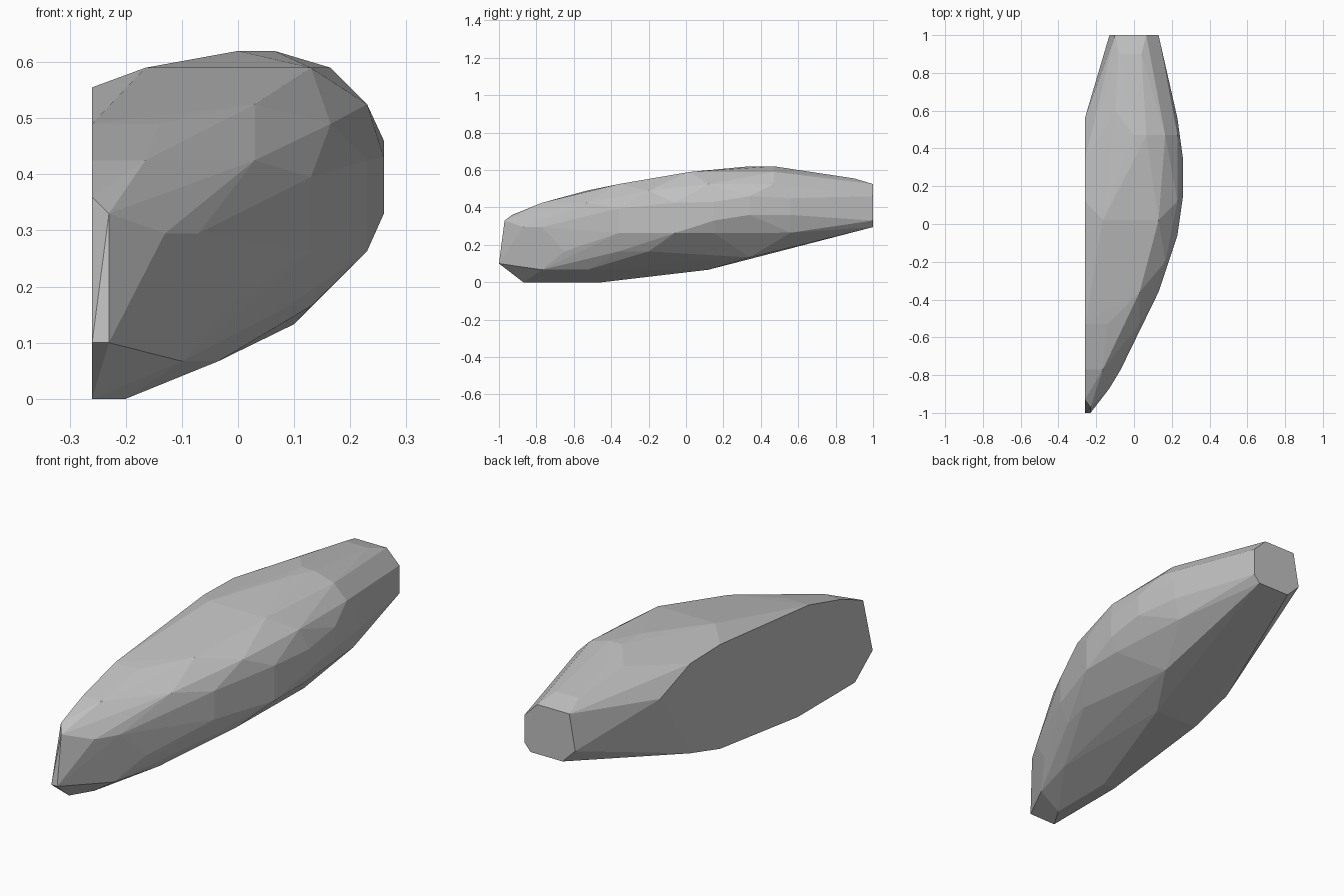
import bpy, bmesh

# Faceted half pod: a convex shell stretched over lengthwise stations.
# Each station: y, then (x, z) corners
STATIONS = [
    (-1.00, [(-.26, .10), (-.23, .10)]),
    (-0.97, [(-.23, .33)]),
    (-0.93, [(-.26, .36)]),
    (-0.87, [(-.26, 0), (-.13, .295)]),
    (-0.77, [(-.26, .425), (-.165, .425), (-.07, .295), (-.20, 0), (-.10, .067)]),
    (-0.65, [(-.02, .165)]),
    (-0.53, [(-.26, .49), (-.14, .49), (.03, .425), (-.035, .067)]),
    (-0.45, [(-.26, 0), (-.20, 0)]),
    (-0.36, [(.03, .525), (.13, .395), (.13, .263), (.09, .165)]),
    (-0.20, [(.165, .49), (.13, .165)]),
    (-0.06, [(.23, .425), (.23, .263)]),
    (0.02, [(-.165, .59), (.13, .59)]),
    (0.12, [(-.26, .555), (-.26, .07), (-.035, .067), (.23, .525)]),
    (0.15, [(.26, .33), (.26, .43), (.23, .263)]),
    (0.34, [(-.26, .55), (-.26, .133), (.10, .133), (0, .62),
            (.26, .36), (.26, .46)]),
    (0.47, [(.065, .62), (0, .62), (.165, .59), (.23, .525)]),
    (0.56, [(-.26, .47), (.23, .36), (.23, .45), (.20, .265)]),
    (0.60, [(-.10, .595)]),
    (0.90, [(-.08, .555), (.04, .555)]),
    (1.00, [(-.13, .36), (-.10, .525), (.065, .525), (.13, .46),
            (.13, .33), (.10, .295), (-.065, .295)]),
]

bm = bmesh.new()
for y, corners in STATIONS:
    for x, z in corners:
        bm.verts.new((x, y, z))
hull = bmesh.ops.convex_hull(bm, input=bm.verts[:])
spare = {v for v in hull["geom_interior"] + hull["geom_unused"]
         if isinstance(v, bmesh.types.BMVert)}
bmesh.ops.delete(bm, geom=list(spare), context="VERTS")

# Merge coplanar triangles into the flat inner side and end cap
bmesh.ops.dissolve_limit(bm, angle_limit=0.02, verts=bm.verts[:], edges=bm.edges[:])
bmesh.ops.recalc_face_normals(bm, faces=bm.faces[:])

mesh = bpy.data.meshes.new("half_pod")
bm.to_mesh(mesh)
bm.free()
pod = bpy.data.objects.new("half_pod", mesh)
bpy.context.collection.objects.link(pod)

# Single plain grey, flat facets
grey = bpy.data.materials.new("plain grey")
grey.diffuse_color = (0.53, 0.53, 0.53, 1)
mesh.materials.append(grey)
